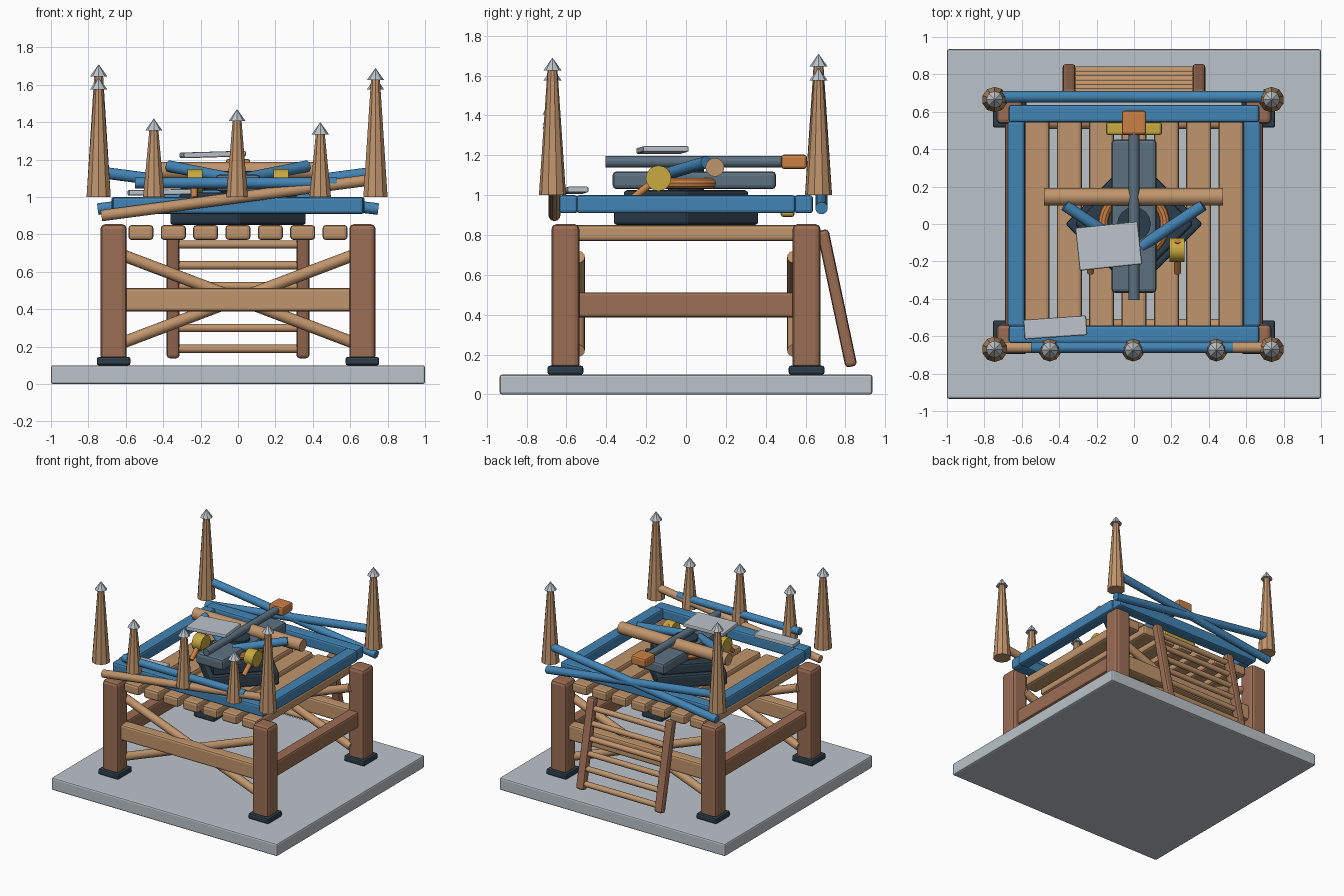
import bpy, math
from mathutils import Vector

if "Cube" in bpy.data.objects:
    bpy.data.objects.remove(bpy.data.objects["Cube"])


def material(name, rgb):
    m = bpy.data.materials.new(name)
    m.use_nodes = True
    m.diffuse_color = (*rgb, 1)
    m.node_tree.nodes["Principled BSDF"].inputs["Base Color"].default_value = (*rgb, 1)
    return m


STONE = material("pale_stone", (0.50, 0.55, 0.59))
WOOD = material("light_wood", (0.53, 0.30, 0.15))
BROWN = material("dark_wood", (0.33, 0.155, 0.088))
BLUE = material("blue_paint", (0.055, 0.23, 0.46))
SLATE = material("slate_metal", (0.107, 0.165, 0.216))
NAVY = material("dark_iron", (0.025, 0.048, 0.07))
YELLOW = material("yellow_brass", (0.58, 0.40, 0.05))
ORANGE = material("orange_copper", (0.60, 0.22, 0.06))


def finish(name, mat, bevel=0):
    o = bpy.context.object
    o.name = name
    o.data.materials.append(mat)
    if bevel:
        b = o.modifiers.new("Bevel", "BEVEL")
        b.width, b.segments, b.limit_method = bevel, 2, "ANGLE"
    return o


def box(name, mat, centre, size, bevel=0.015, rot=(0, 0, 0)):
    bpy.ops.mesh.primitive_cube_add(size=1, location=centre, rotation=rot)
    o = bpy.context.object
    o.scale = size
    bpy.ops.object.transform_apply(location=False, rotation=False, scale=True)
    return finish(name, mat, bevel)


def rod(name, mat, a, b, r, r2=None, sides=16):
    """Round bar or taper from point a to point b."""
    a, b = Vector(a), Vector(b)
    d = b - a
    bpy.ops.mesh.primitive_cone_add(vertices=sides, radius1=r, radius2=r if r2 is None else r2,
                                    depth=d.length, location=(a + b) / 2,
                                    rotation=d.to_track_quat("Z", "Y").to_euler())
    if sides > 10:
        bpy.ops.object.shade_smooth_by_angle(angle=math.radians(40))
    return finish(name, mat)


# Ground slab
box("base_slab", STONE, (0, 0, 0.05), (2, 1.87, 0.1), 0.012)

# Legs, feet and braced side frames
for sx in (-1, 1):
    for sy in (-1, 1):
        box("leg", BROWN, (sx * 0.665, sy * 0.605, 0.49), (0.14, 0.14, 0.73), 0.025)
        box("foot", NAVY, (sx * 0.665, sy * 0.605, 0.122), (0.18, 0.18, 0.045), 0.012)
    box("side_beam", BROWN, (sx * 0.645, 0, 0.45), (0.09, 1.1, 0.125))
for sy in (-1, 1):
    box("cross_beam", WOOD, (0, sy * 0.585, 0.45), (1.24, 0.09, 0.125))
    for sx in (-1, 1):
        rod("diagonal_brace", WOOD, (-sx * 0.62, sy * 0.54, 0.69), (sx * 0.62, sy * 0.54, 0.22), 0.032)

# Deck planks
for i in range(-3, 4):
    box("deck_plank", WOOD, (i * 0.173, 0, 0.81), (0.134, 1.22, 0.08), 0.018)

# Blue rim frame
for s in (-1, 1):
    box("frame_side", BLUE, (s * 0.63, 0, 0.955), (0.095, 1.1, 0.09))
    box("frame_end", BLUE, (0, s * 0.59, 0.955), (1.34, 0.095, 0.09))


# Capped stakes
def stake(x, y, top, r):
    rod("stake", WOOD, (x, y, 1), (x, y, top - 0.06), r, 0.025, 10)
    rod("stake_cap", STONE, (x, y, top - 0.065), (x, y, top), 0.046, 0, 8)


for x, y, top in ((-0.745, -0.67, 1.64), (0.735, -0.67, 1.69), (-0.745, 0.665, 1.71), (0.735, 0.665, 1.64)):
    stake(x, y, top, 0.068)
for x, top in ((-0.45, 1.42), (-0.005, 1.47), (0.44, 1.40)):
    stake(x, -0.675, top, 0.06)

# Loose rails between stakes
rod("front_wood_rail", WOOD, (-0.73, -0.66, 0.9), (0.7, -0.66, 1.09), 0.03)
rod("front_blue_rail", BLUE, (-0.55, -0.66, 1.075), (0.53, -0.66, 1.075), 0.029)
rod("back_rail_falling", BLUE, (-0.72, 0.68, 1.13), (0.75, 0.68, 0.935), 0.031)
rod("back_rail_rising", BLUE, (-0.75, 0.68, 0.935), (0.72, 0.68, 1.13), 0.031)

# Ladder leaning on the back
foot, head = Vector((0, 0.83, 0.14)), Vector((0, 0.685, 0.825))
lean = math.atan2(foot.y - head.y, head.z - foot.z)
for s in (-1, 1):
    mid = (foot + head) / 2
    box("ladder_rail", BROWN, (s * 0.347, mid.y, mid.z), (0.07, 0.06, (head - foot).length), 0.018, (lean, 0, 0))
for i in range(6):
    p = foot.lerp(head, 0.07 + i * 0.163)
    rod("ladder_rung", WOOD, (-0.33, p.y, p.z), (0.33, p.y, p.z), 0.022, sides=12)

# Turntable
turn = (0, 0, math.radians(45))
box("turntable_base", NAVY, (0, 0, 0.9), (0.52, 0.52, 0.1), 0.015, turn)
box("turntable_top", NAVY, (0, 0, 0.985), (0.45, 0.45, 0.08), 0.015, turn)
bpy.ops.mesh.primitive_torus_add(location=(0, 0, 1.06), major_radius=0.165, minor_radius=0.028,
                                 major_segments=32, minor_segments=10)
bpy.ops.object.shade_smooth_by_angle()
finish("turntable_ring", ORANGE)
rod("pivot", NAVY, (0, 0, 1), (0, 0, 1.14), 0.09)

# Launcher body and barrel
box("launcher_body", SLATE, (0, 0.042, 1.075), (0.24, 0.82, 0.09), 0.02)
rod("barrel", SLATE, (0, -0.405, 1.168), (0, 0.5, 1.168), 0.029)
box("barrel_stop", ORANGE, (0, 0.542, 1.168), (0.13, 0.13, 0.072))
box("rear_block", YELLOW, (0, 0.51, 0.925), (0.3, 0.07, 0.07))

# Bow arms, cranks and spools
rod("bow_bar", WOOD, (-0.48, 0.145, 1.14), (0.475, 0.145, 1.14), 0.047)
for s in (-1, 1):
    rod("bow_arm", BLUE, (s * 0.37, 0.1, 1.165), (s * 0.04, -0.12, 1.1), 0.031)
    rod("crank", ORANGE, (s * 0.233, -0.26, 0.99), (s * 0.233, -0.09, 1.13), 0.018, sides=12)
    rod("spool", YELLOW, (s * 0.19, -0.138, 1.085), (s * 0.27, -0.138, 1.085), 0.064)

# Loose shield plates
box("upper_plate", STONE, (-0.135, -0.118, 1.227), (0.335, 0.23, 0.03), 0.008, (0, -0.03, math.radians(6)))
box("lower_plate", STONE, (-0.42, -0.553, 1.025), (0.335, 0.105, 0.03), 0.008, (0, -0.02, math.radians(4)))
